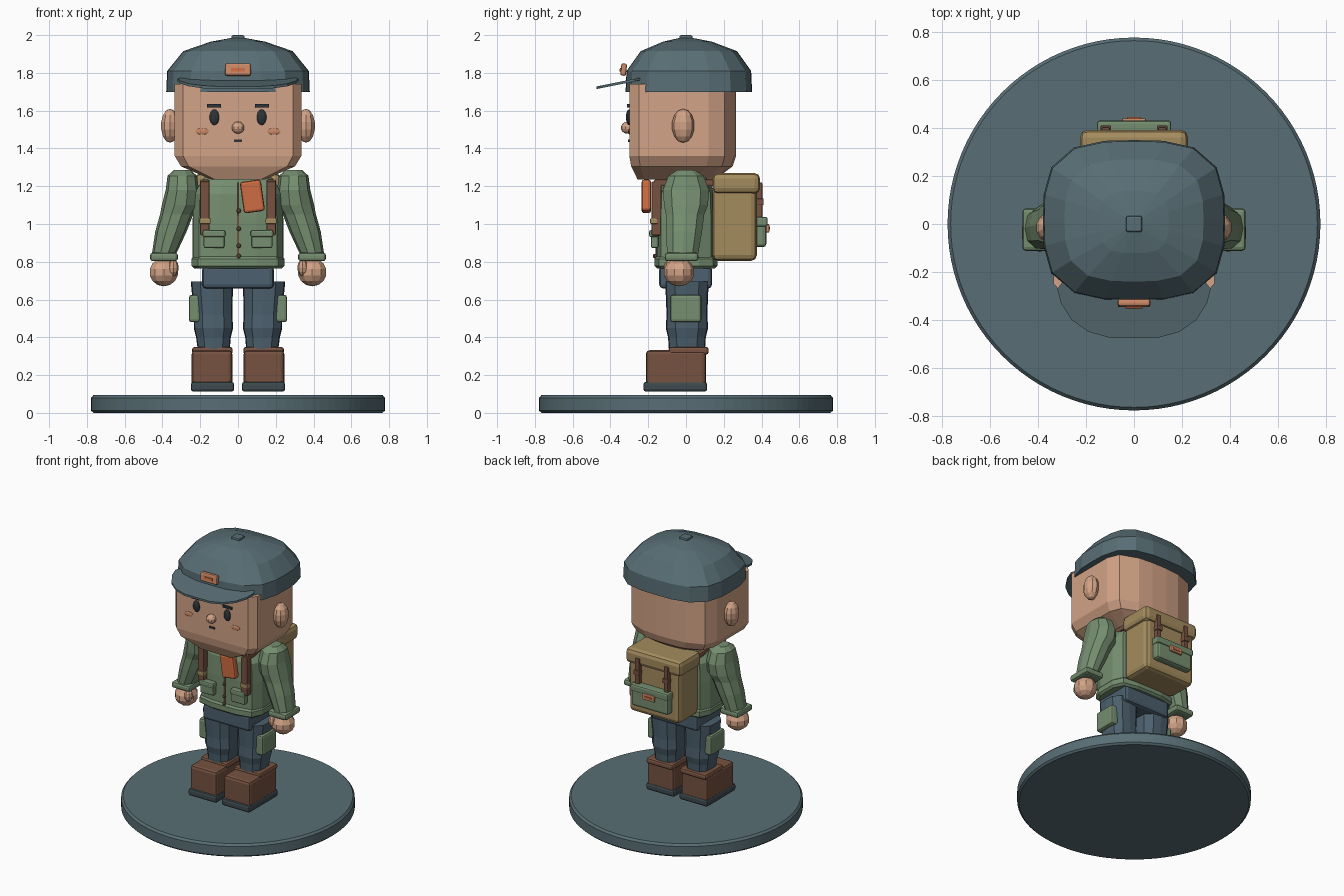
import bpy, bmesh
from math import cos, sin, pi, radians
from mathutils import Matrix, Euler

if "Cube" in bpy.data.objects:
    bpy.data.objects.remove(bpy.data.objects["Cube"], do_unlink=True)


def material(name, r, g, b):
    """Flat colour given as sRGB bytes, stored linear."""
    col = [((c / 255 + 0.055) / 1.055) ** 2.4 for c in (r, g, b)] + [1]
    m = bpy.data.materials.new(name)
    m.diffuse_color = col
    m.use_nodes = True
    m.node_tree.nodes["Principled BSDF"].inputs["Base Color"].default_value = col
    return m


SLATE = material("slate", 88, 110, 117)
DENIM = material("denim", 76, 96, 110)
GREEN = material("sage green", 117, 142, 112)
SKIN = material("skin", 210, 163, 134)
TAN = material("canvas tan", 164, 140, 94)
BROWN = material("leather brown", 118, 82, 64)
ORANGE = material("orange", 206, 108, 66)
COPPER = material("copper", 204, 138, 104)
DARK = material("charcoal", 44, 52, 55)
RUBBER = material("sole rubber", 62, 74, 78)


def finish(name, bm, mat):
    bmesh.ops.recalc_face_normals(bm, faces=bm.faces)
    me = bpy.data.meshes.new(name)
    bm.to_mesh(me)
    bm.free()
    me.materials.append(mat)
    ob = bpy.data.objects.new(name, me)
    bpy.context.collection.objects.link(ob)
    return ob


def place(loc, size, rot):
    e = Euler([radians(a) for a in rot]).to_matrix().to_4x4()
    return Matrix.Translation(loc) @ e @ Matrix.Diagonal((*size, 1))


def box(name, x, y, z, mat, bevel=0.015, rot=(0, 0, 0)):
    """Bevelled box from (low, high) extents on each axis."""
    spans = (x, y, z)
    bm = bmesh.new()
    bmesh.ops.create_cube(bm, size=1)
    bmesh.ops.scale(bm, vec=[b - a for a, b in spans], verts=bm.verts)
    if bevel:
        bmesh.ops.bevel(bm, geom=bm.edges[:], offset=bevel, segments=2,
                        profile=0.5, affect='EDGES')
    bm.transform(place([(a + b) / 2 for a, b in spans], (1, 1, 1), rot))
    return finish(name, bm, mat)


def ball(name, loc, radii, mat, seg=10, rings=7):
    bm = bmesh.new()
    bmesh.ops.create_uvsphere(bm, u_segments=seg, v_segments=rings, radius=1)
    bm.transform(place(loc, radii, (0, 0, 0)))
    return finish(name, bm, mat)


def loft(name, outline, rings, mat):
    """Stack an outline at each ring (cx, cy, z, sx, sy)."""
    bm = bmesh.new()
    loops = [[bm.verts.new((cx + px * sx, cy + py * sy, z)) for px, py in outline]
             for cx, cy, z, sx, sy in rings]
    n = len(outline)
    for a, b in zip(loops, loops[1:]):
        for i in range(n):
            bm.faces.new((a[i], a[(i + 1) % n], b[(i + 1) % n], b[i]))
    bm.faces.new(loops[0])
    bm.faces.new(loops[-1])
    return finish(name, bm, mat)


def squircle(n, power):
    """Unit rounded square with n corners."""
    pts = []
    for i in range(n):
        c, s = cos(2 * pi * i / n), sin(2 * pi * i / n)
        k = (abs(c) ** power + abs(s) ** power) ** (-1 / power)
        pts.append((c * k, s * k))
    return pts


def mirrored(half):
    return half + [(-x, y) for x, y in reversed(half)]


def both(name, side):
    return ("left_" if side > 0 else "right_") + name


def xs(side, a, b):
    return sorted((side * a, side * b))


# Display base
disc = [(cos(2 * pi * i / 96), sin(2 * pi * i / 96)) for i in range(96)]
loft("base", disc, [(0, 0, z, r, r) for z, r in
                    ((0, .765), (.012, .778), (.08, .778), (.095, .765))], SLATE)

# Head, jaw and face
skull = mirrored([(.29, -.30), (.335, -.25), (.335, .12), (.30, .205), (.17, .255), (.06, .265)])
loft("head", skull, [(0, -.04, 1.235, .42, .72), (0, -.005, 1.305, .9, .95),
                     (0, 0, 1.36, 1, 1), (0, 0, 1.74, 1, 1)], SKIN)
ball("nose", (0, -.31, 1.51), (.035, .035, .032), SKIN)
box("mouth", (-.022, .022), (-.306, -.298), (1.434, 1.448), DARK, 0)
for s in (1, -1):
    ball(both("ear", s), (s * .36, -.015, 1.52), (.05, .06, .09), SKIN)
    ball(both("eye", s), (s * .125, -.302, 1.565), (.027, .016, .042), DARK)
    box(both("eyebrow", s), xs(s, .09, .165), (-.312, -.298), (1.617, 1.636), DARK, .003)
    ball(both("cheek", s), (s * .19, -.3, 1.49), (.038, .006, .017), COPPER)

# Cap with button, brim and badge
cap_outline = squircle(20, 3.2)
loft("cap", cap_outline, [(0, .015, 1.70, .38, .335), (0, .015, 1.81, .375, .33),
                          (0, .015, 1.915, .29, .255), (0, .008, 1.965, .145, .13),
                          (0, 0, 1.985, .035, .035)], SLATE)
box("cap_button", (-.034, .034), (-.034, .034), (1.972, 2.0), SLATE, .008)
brim = mirrored([(0.1, -.475), (.19, -.45), (.26, -.40), (.305, -.33), (.32, -.27), (.28, -.22)])
visor = loft("cap_brim", brim, [(0, 0, 0, 1, 1), (0, 0, .014, 1, 1)], SLATE)
for v in visor.data.vertices:
    v.co.z += 1.757 + (v.co.y + .26) * .2
box("badge", (-.068, .068), (-.345, -.315), (1.785, 1.85), COPPER, .009, (-6, 0, 0))
box("badge_stripe", (-.036, .036), (-.351, -.342), (1.808, 1.826), ORANGE, 0, (-6, 0, 0))

# Jacket body, hem and front details
body = squircle(16, 4.5)
loft("jacket", body, [(0, 0, .80, .24, .155), (0, 0, 1.02, .24, .155),
                      (0, 0, 1.16, .235, .15), (0, 0, 1.245, .18, .12)], GREEN)
loft("jacket_hem", body, [(0, 0, .765, .232, .152), (0, 0, .778, .246, .167),
                          (0, 0, .815, .246, .167), (0, 0, .828, .235, .155)], GREEN)
box("zip", (-.006, .006), (-.162, -.15), (.83, 1.22), BROWN, 0)
for z in (.83, .885, .975, 1.07):
    ball("button", (.004, -.166, z), (.012, .01, .012), BROWN, 8, 5)
box("chest_radio", (.02, .132), (-.235, -.185), (1.062, 1.23), ORANGE, .014, (0, -8, 0))
for s in (1, -1):
    box(both("pocket", s), xs(s, .072, .182), (-.185, -.145), (.872, .955), GREEN, .01)
    box(both("pocket_flap", s), xs(s, .067, .187), (-.195, -.145), (.93, .968), GREEN, .01)
    box(both("strap", s), xs(s, .15, .20), (-.183, -.13), (.94, 1.225), BROWN, .008)
    box(both("strap_top", s), xs(s, .15, .20), (-.17, .18), (1.20, 1.235), BROWN, .008)
    box(both("strap_buckle", s), xs(s, .145, .205), (-.19, -.15), (1.0, 1.03), TAN, .006)

# Arms and hands
sleeve = squircle(10, 2.3)
for s in (1, -1):
    arm = [(.295, 0, 1.285, .045, .05), (.295, 0, 1.255, .078, .095),
           (.295, 0, 1.18, .088, .126), (.305, 0, 1.10, .098, .12),
           (.325, -.005, 1.05, .088, .105), (.355, -.01, .96, .083, .098),
           (.392, -.018, .84, .064, .085)]
    loft(both("sleeve", s), sleeve, [(s * r[0], *r[1:]) for r in arm], GREEN)
    box(both("cuff", s), xs(s, .318, .466), (-.112, .065), (.803, .848), GREEN, .015)
    ball(both("hand", s), (s * .393, -.037, .745), (.08, .082, .075), SKIN)
    ball(both("thumb", s), (s * .342, -.085, .768), (.028, .032, .045), SKIN, 8, 6)

# Trousers
box("hips", (-.19, .19), (-.142, .138), (.658, .78), DENIM, .022)
leg_outline = squircle(12, 3.2)
for s in (1, -1):
    leg = [(.138, .695, .112, .115), (.132, .52, .102, .108), (.13, .45, .104, .112),
           (.13, .40, .092, .1), (.128, .32, .083, .095)]
    loft(both("leg", s), leg_outline, [(s * x, .005, z, a, b) for x, z, a, b in leg], DENIM)
    box(both("thigh_pocket", s), xs(s, .20, .26), (-.085, .082), (.48, .625), GREEN, .015)

    # Boots
    box(both("boot", s), xs(s, .03, .245), (-.212, .106), (.14, .332), BROWN, .02)
    box(both("boot_cuff", s), xs(s, .028, .243), (-.092, .12), (.308, .35), BROWN, .015)
    box(both("boot_sole", s), xs(s, .02, .25), (-.226, .112), (.112, .165), RUBBER, .015)

# Backpack
box("backpack", (-.205, .205), (.14, .375), (.805, 1.21), TAN, .03)
box("backpack_lid", (-.225, .225), (.14, .392), (1.16, 1.27), TAN, .03)
box("backpack_pocket", (-.15, .15), (.36, .425), (.877, 1.02), GREEN, .018)
box("backpack_pocket_flap", (-.155, .155), (.36, .432), (.985, 1.038), GREEN, .012)
box("backpack_patch", (-.05, .05), (.425, .441), (.955, 1.0), COPPER, .005)
box("patch_stripe", (-.028, .028), (.438, .446), (.97, .984), ORANGE, 0)
box("backpack_handle", (-.06, .06), (.15, .18), (1.255, 1.285), BROWN, .01)
for s in (1, -1):
    box(both("pack_strap", s), xs(s, .1, .135), (.36, .404), (1.02, 1.22), BROWN, .006)
    box(both("pack_buckle", s), xs(s, .095, .14), (.37, .411), (1.10, 1.135), BROWN, .005)
